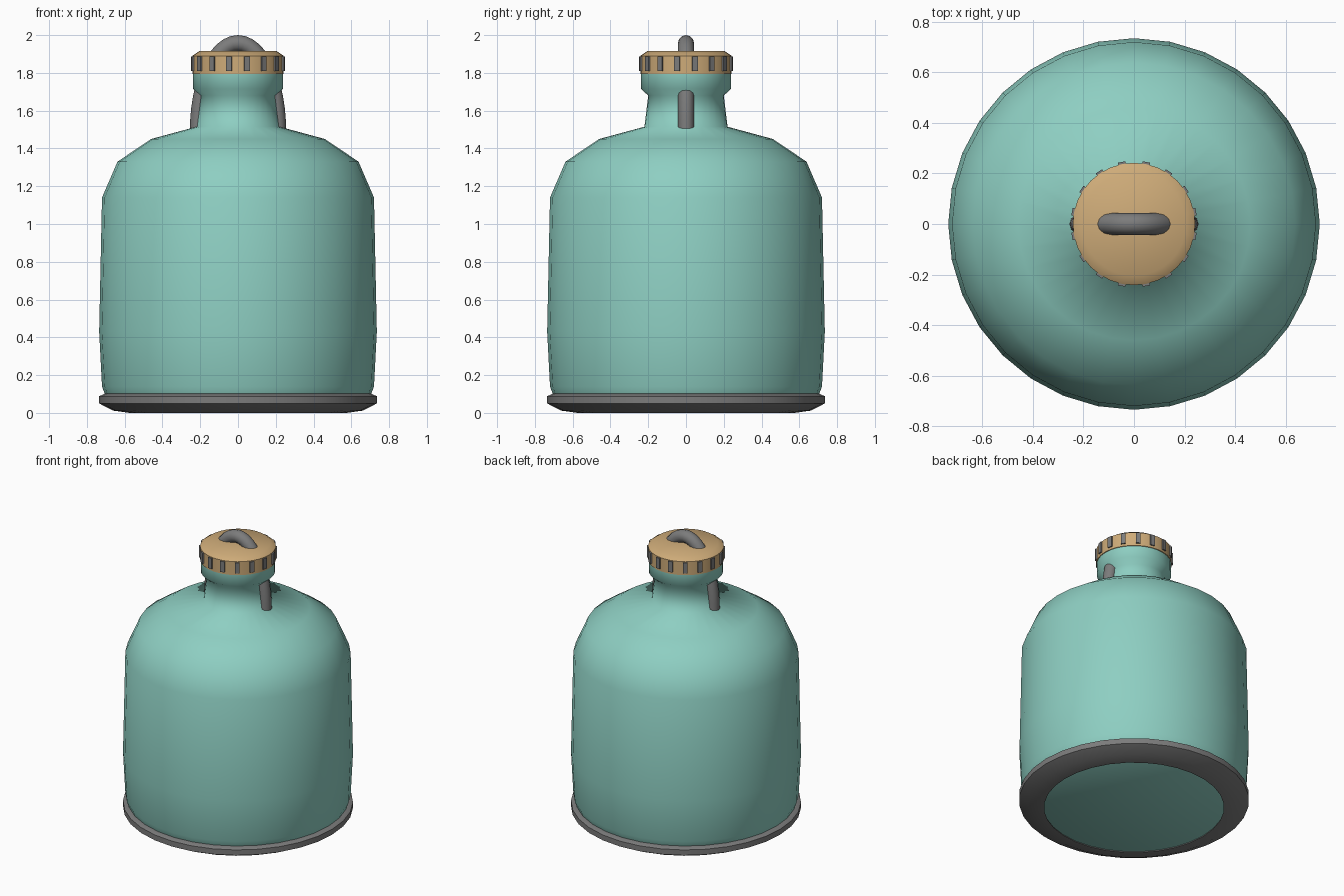
import bpy, bmesh, math
from mathutils import Matrix, Vector

if "Cube" in bpy.data.objects:
    bpy.data.objects.remove(bpy.data.objects["Cube"])


def material(name, rgb):
    m = bpy.data.materials.new(name)
    m.diffuse_color = (*rgb, 1)
    m.use_nodes = True
    m.node_tree.nodes["Principled BSDF"].inputs["Base Color"].default_value = m.diffuse_color
    return m


TEAL = material("teal", (0.27, 0.62, 0.54))
TAN = material("tan", (0.62, 0.41, 0.19))
GREY = material("grey", (0.2, 0.2, 0.2))


def finish(name, bm, mat, angle=None):
    bmesh.ops.recalc_face_normals(bm, faces=bm.faces)
    mesh = bpy.data.meshes.new(name)
    bm.to_mesh(mesh)
    bm.free()
    mesh.materials.append(mat)
    ob = bpy.data.objects.new(name, mesh)
    bpy.context.collection.objects.link(ob)
    if angle:
        bpy.ops.object.select_all(action='DESELECT')
        ob.select_set(True)
        bpy.context.view_layer.objects.active = ob
        bpy.ops.object.shade_smooth_by_angle(angle=math.radians(angle))
    return ob


def sweep(bm, rings, closed=False):
    """Skin a list of equally sized vertex loops; cap the ends if open."""
    loops = [[bm.verts.new(p) for p in r] for r in rings]
    pairs = list(zip(loops, loops[1:]))
    if closed:
        pairs.append((loops[-1], loops[0]))
    else:
        bm.faces.new(loops[0])
        bm.faces.new(loops[-1])
    n = len(loops[0])
    for a, b in pairs:
        for i in range(n):
            j = (i + 1) % n
            bm.faces.new((a[i], a[j], b[j], b[i]))


def lathe(name, profile, mat, angle, closed=False, n=32):
    bm = bmesh.new()
    turns = [2 * math.pi * i / n for i in range(n)]
    sweep(bm, [[(r * math.cos(t), r * math.sin(t), z) for t in turns]
               for r, z in profile], closed)
    return finish(name, bm, mat, angle)


# Rounded tank with shoulder, neck and collar
lathe("tank", [(0.60, 0.008), (0.69, 0.06), (0.705, 0.10), (0.72, 0.14),
               (0.735, 0.43), (0.72, 1.14), (0.638, 1.33), (0.46, 1.45),
               (0.22, 1.515), (0.20, 1.68), (0.238, 1.715), (0.238, 1.80)],
      TEAL, 75)

# Protective ring around the foot
lathe("foot_ring", [(0.575, 0.0), (0.66, 0.012), (0.735, 0.05),
                    (0.735, 0.088), (0.70, 0.105), (0.60, 0.06)],
      GREY, 60, closed=True)

# Screw cap
lathe("cap", [(0.225, 1.79), (0.242, 1.795), (0.242, 1.89), (0.205, 1.915)],
      TAN, 50)

# Grip ribs around the cap
bm = bmesh.new()
for i in range(16):
    turn = Matrix.Rotation(math.tau * (i + 0.5) / 16, 4, 'Z')
    place = Matrix.Translation((0.238, 0, 1.848))
    size = Matrix.Diagonal((0.024, 0.03, 0.075, 1))
    bmesh.ops.create_cube(bm, size=1, matrix=turn @ place @ size)
finish("cap_ribs", bm, GREY)

# Arched carrying bail, rooted in the shoulder and passing over the cap
RAD = 0.043
bm = bmesh.new()
rings = []
for i in range(25):
    a = math.pi * i / 24
    centre = Vector((0.212 * math.cos(a), 0, 1.49 + 0.467 * math.sin(a)))
    out = Vector((0.467 * math.cos(a), 0, 0.212 * math.sin(a))).normalized()
    rings.append([centre + RAD * (out * math.cos(t) + Vector((0, math.sin(t), 0)))
                  for t in (math.tau * k / 12 for k in range(12))])
sweep(bm, rings)
finish("bail", bm, GREY, 50)
